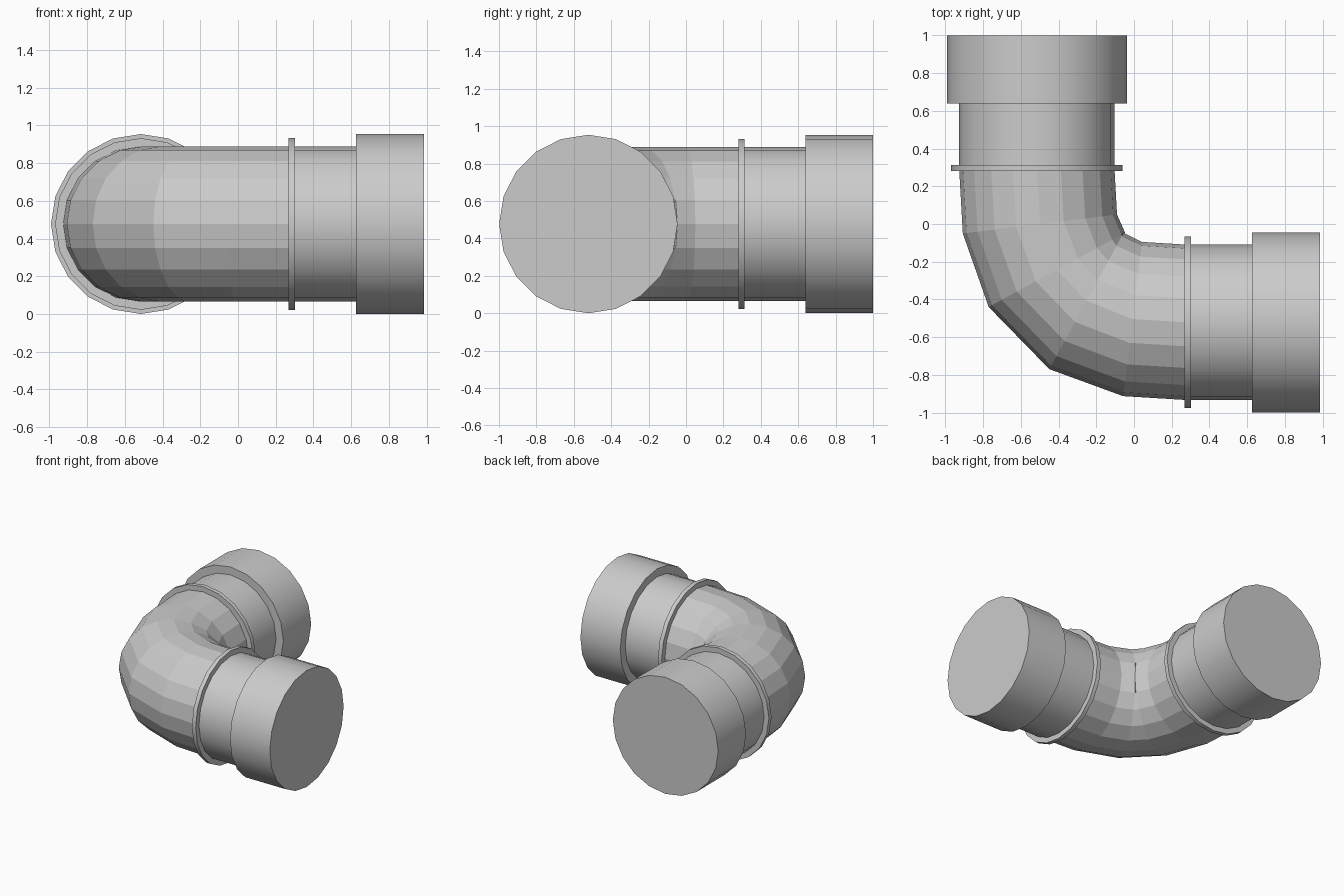
import bpy, bmesh
from math import sin, cos, pi, radians
from mathutils import Vector

if "Cube" in bpy.data.objects:
    bpy.data.objects.remove(bpy.data.objects["Cube"])

SIDES = 20
ZC = 0.477
PIPE_R, RING_R, COLLAR_R = 0.412, 0.455, 0.477


def tube(name, sections, caps, smooth):
    """Skin round sections: (x, y, angle of the cross-section in plan, radius)."""
    bm = bmesh.new()
    loops = []
    for x, y, ang, r in sections:
        c = Vector((x, y, ZC))
        u = Vector((cos(radians(ang)), sin(radians(ang)), 0))
        loops.append([bm.verts.new(c + u * r * cos(2 * pi * i / SIDES)
                                   + Vector((0, 0, r * sin(2 * pi * i / SIDES))))
                      for i in range(SIDES)])
    for a, b in zip(loops, loops[1:]):
        for i in range(SIDES):
            j = (i + 1) % SIDES
            bm.faces.new((a[i], a[j], b[j], b[i]))
    if caps:
        bm.faces.new(loops[0])
        bm.faces.new(loops[-1])
    bmesh.ops.recalc_face_normals(bm, faces=bm.faces[:])
    me = bpy.data.meshes.new(name)
    bm.to_mesh(me)
    bm.free()
    ob = bpy.data.objects.new(name, me)
    bpy.context.collection.objects.link(ob)
    if smooth:
        bpy.ops.object.select_all(action='DESELECT')
        ob.select_set(True)
        bpy.context.view_layer.objects.active = ob
        bpy.ops.object.shade_smooth_by_angle(angle=radians(30))
    return ob


# Faceted bend, swept from the back arm round to the right arm
tube("elbow_bend", [
    (-0.515, 0.285, 0, PIPE_R),
    (-0.499, 0.000, 7, PIPE_R),
    (-0.409, -0.243, 28.6, PIPE_R),
    (-0.252, -0.408, 61.4, PIPE_R),
    (-0.008, -0.504, 83, PIPE_R),
    (0.27, -0.521, 90, PIPE_R),
], caps=False, smooth=False)

# Straight arms: thin flange, pipe, wide end collar with closed end
for side, ang, place, end in (
        ("back", 0, lambda d: (-0.515, d), 1.0),
        ("right", 90, lambda d: (d, -0.522), 0.987)):
    profile = [(0.72, 0.30, PIPE_R), (0.72, RING_R, RING_R),
               (0.686, RING_R, RING_R), (0.686, PIPE_R, PIPE_R),
               (0.36, PIPE_R, PIPE_R), (0.36, COLLAR_R, COLLAR_R),
               (0.0, COLLAR_R, COLLAR_R)]
    parts = {
        "flange": ((0.72, RING_R), (0.686, RING_R)),
        "pipe": ((0.72, PIPE_R), (0.36, PIPE_R)),
        "collar": ((0.36, COLLAR_R), (0.0, COLLAR_R)),
    }
    for part, prof in parts.items():
        if part == "flange":   # flat washer closed around the pipe
            prof = ((0.72, PIPE_R),) + prof + ((0.686, PIPE_R),)
        if part == "collar":   # annular shoulder towards the pipe
            prof = ((0.36, PIPE_R),) + prof
        ob = tube(f"{side}_{part}", [(*place(end - d), ang, r) for d, r in prof],
                  caps=False, smooth=False)
        bm = bmesh.new()
        bm.from_mesh(ob.data)
        if part == "collar":   # closed outer end
            bm.verts.ensure_lookup_table()
            bm.faces.new(bm.verts[-SIDES:])
            bmesh.ops.recalc_face_normals(bm, faces=bm.faces[:])
        bm.to_mesh(ob.data)
        bm.free()
        bpy.ops.object.select_all(action='DESELECT')
        ob.select_set(True)
        bpy.context.view_layer.objects.active = ob
        bpy.ops.object.shade_smooth_by_angle(angle=radians(30))
